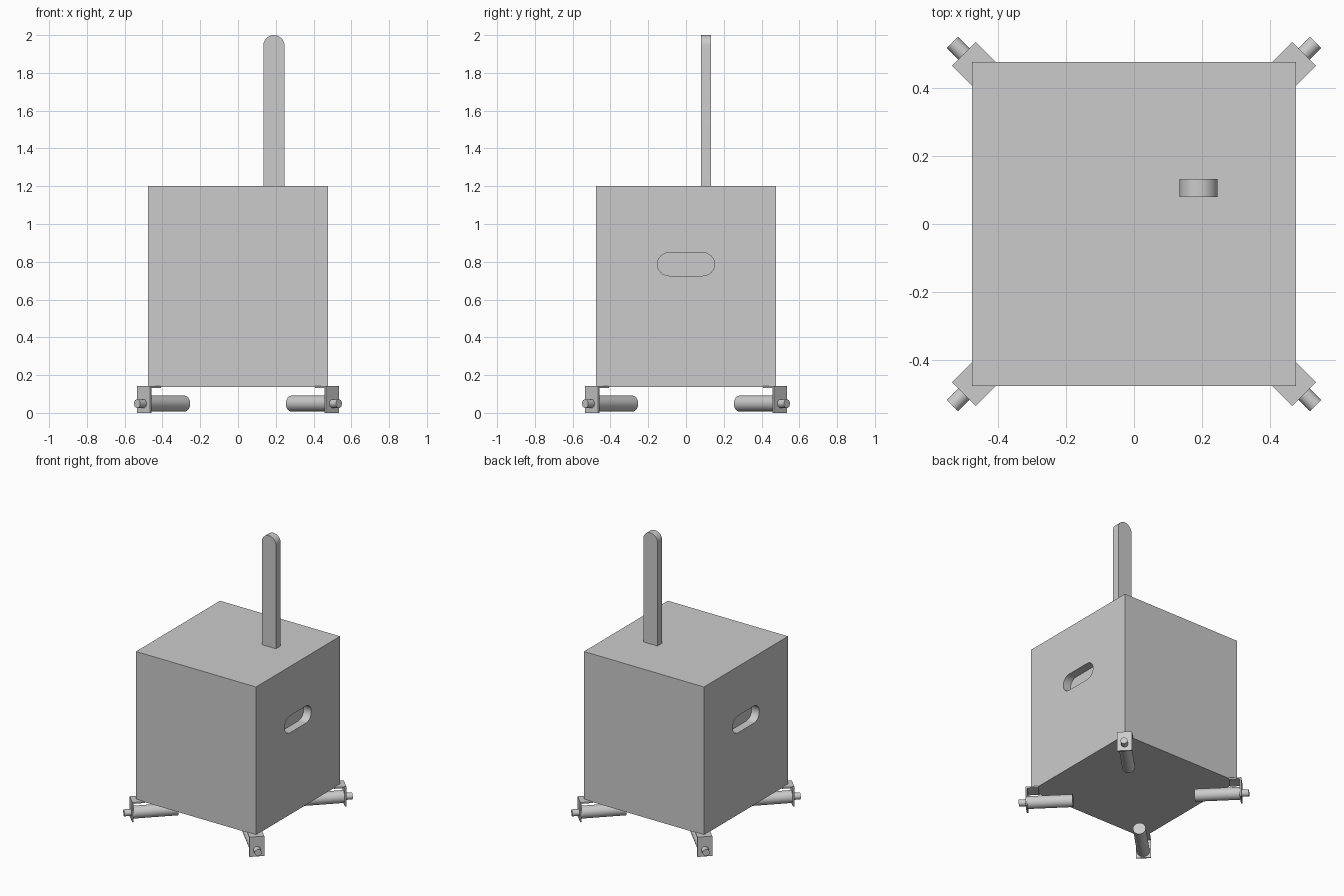
import bpy, bmesh
from math import pi, cos, sin
from mathutils import Matrix, Vector

default = bpy.data.objects.get("Cube")
if default:
    bpy.data.objects.remove(default, do_unlink=True)

grey = bpy.data.materials.new("light_grey")
grey.use_nodes = True
GREY = (0.6, 0.6, 0.6, 1)
grey.diffuse_color = GREY
grey.node_tree.nodes["Principled BSDF"].inputs["Base Color"].default_value = GREY


def finish(name, bm, smooth=False):
    bmesh.ops.recalc_face_normals(bm, faces=bm.faces)
    mesh = bpy.data.meshes.new(name)
    bm.to_mesh(mesh)
    bm.free()
    mesh.materials.append(grey)
    obj = bpy.data.objects.new(name, mesh)
    bpy.context.collection.objects.link(obj)
    bpy.ops.object.select_all(action='DESELECT')
    obj.select_set(True)
    bpy.context.view_layer.objects.active = obj
    if smooth:
        bpy.ops.object.shade_smooth_by_angle(angle=pi / 6)
    return obj


def prism(name, profile, low, high, axis, smooth=False, matrix=Matrix()):
    """Extrude a 2D profile from low to high along x or y; profile is (across, z)."""
    bm = bmesh.new()

    def place(u, v):
        return (low, u, v) if axis == 'X' else (u, low, v)
    face = bm.faces.new([bm.verts.new(place(u, v)) for u, v in profile])
    new = bmesh.ops.extrude_face_region(bm, geom=[face])["geom"]
    step = Vector((1, 0, 0)) if axis == 'X' else Vector((0, 1, 0))
    bmesh.ops.translate(bm, vec=step * (high - low),
                        verts=[g for g in new if isinstance(g, bmesh.types.BMVert)])
    bm.transform(matrix)
    return finish(name, bm, smooth)


def rod(name, radius, start, end, z, matrix):
    """Cylinder lying along x."""
    bm = bmesh.new()
    bmesh.ops.create_cone(bm, cap_ends=True, segments=40, radius1=radius,
                          radius2=radius, depth=end - start)
    bm.transform(matrix @ Matrix.Translation(((start + end) / 2, 0, z))
                 @ Matrix.Rotation(pi / 2, 4, 'Y'))
    return finish(name, bm, True)


def arc(cx, cz, r, start, end, n=20):
    return [(cx + r * cos(start + (end - start) * i / n),
             cz + r * sin(start + (end - start) * i / n)) for i in range(n + 1)]


# Box body
HALF, BOTTOM, TOP = 0.477, 0.138, 1.202
body_bm = bmesh.new()
bmesh.ops.create_cube(body_bm, size=1)
bmesh.ops.scale(body_bm, vec=(2 * HALF, 2 * HALF, TOP - BOTTOM), verts=body_bm.verts)
bmesh.ops.translate(body_bm, vec=(0, 0, (TOP + BOTTOM) / 2), verts=body_bm.verts)
body = finish("box_body", body_bm)

# Hand-hold pockets cut in the left and right sides
DEPTH, SLOT_R, SLOT_Z = 0.06, 0.061, 0.787
slot = (arc(0.09, SLOT_Z, SLOT_R, -pi / 2, pi / 2)
        + arc(-0.09, SLOT_Z, SLOT_R, pi / 2, 3 * pi / 2))
for side in (-1, 1):
    ends = sorted((side * (HALF - DEPTH), side * (HALF + 0.1)))
    cutter = prism("slot_cutter", slot, *ends, 'X')
    cutter.hide_render = True
    cut = body.modifiers.new("slot", 'BOOLEAN')
    cut.operation = 'DIFFERENCE'
    cut.solver = 'EXACT'
    cut.object = cutter
    bpy.context.view_layer.objects.active = body
    bpy.ops.object.modifier_apply(modifier=cut.name)
    bpy.data.objects.remove(cutter, do_unlink=True)
bpy.ops.object.select_all(action='DESELECT')
body.select_set(True)
bpy.ops.object.shade_smooth_by_angle(angle=pi / 6)

# Upright handle with a rounded top
HX, HR = 0.19, 0.056
handle = [(HX - HR, TOP - 0.01), (HX + HR, TOP - 0.01)] + arc(HX, 2 - HR, HR, 0, pi)
prism("upright_handle", handle, 0.08, 0.133, 'Y', True)

# Corner rollers: angle bracket, roller and axle pin pointing outwards
OUT, THICK, B_TOP, AXLE_Z = 0.708, 0.01, 0.142, 0.049
bracket = [(OUT, 0), (OUT, B_TOP), (0.625, B_TOP), (0.625, B_TOP - THICK),
           (OUT - THICK, B_TOP - THICK), (OUT - THICK, 0)]
corners = ("back_left", "back_right", "front_right", "front_left")
for i, corner in enumerate(corners):
    turn = Matrix.Rotation(pi / 4 + i * pi / 2, 4, 'Z')
    prism(corner + "_bracket", bracket, -0.049, 0.049, 'Y', matrix=turn)
    rod(corner + "_roller", 0.042, 0.4, OUT - THICK, AXLE_Z, turn)
    rod(corner + "_axle_pin", 0.023, OUT - 0.02, 0.755, AXLE_Z, turn)
